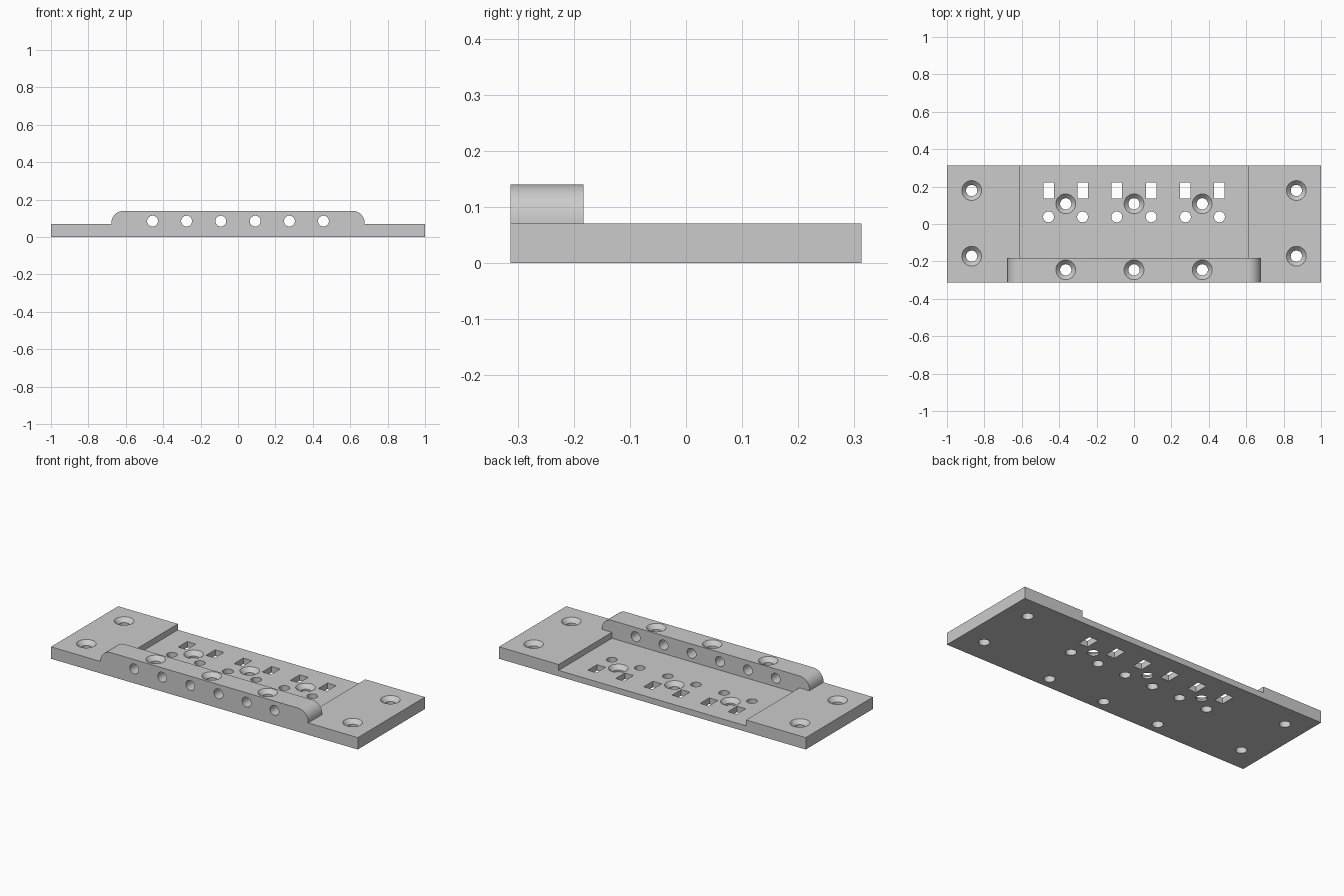
import bpy, bmesh
from math import sin, cos, pi, radians
from mathutils import Matrix, Vector

if "Cube" in bpy.data.objects:
    bpy.data.objects.remove(bpy.data.objects["Cube"])

HALF_Y = 0.313
BAR_BACK = -0.183
PLATE_TOP, FLOOR, BAR_TOP = 0.07, 0.035, 0.14

grey = bpy.data.materials.new("plain grey")
grey.use_nodes = True
colour = (0.6, 0.6, 0.6, 1)
grey.diffuse_color = colour
grey.node_tree.nodes["Principled BSDF"].inputs["Base Color"].default_value = colour


def finish(bm, name):
    bmesh.ops.recalc_face_normals(bm, faces=bm.faces)
    mesh = bpy.data.meshes.new(name)
    bm.to_mesh(mesh)
    bm.free()
    mesh.materials.append(grey)
    obj = bpy.data.objects.new(name, mesh)
    bpy.context.collection.objects.link(obj)
    return obj


def box(name, low, high):
    low, high = Vector(low), Vector(high)
    bm = bmesh.new()
    place = Matrix.Translation((low + high) / 2) @ Matrix.Diagonal((high - low).to_4d())
    bmesh.ops.create_cube(bm, size=1, matrix=place)
    return finish(bm, name)


def lathe(name, profile, place):
    """Solid of revolution about z from (radius, height) pairs."""
    bm = bmesh.new()
    n = 32
    rings = [[bm.verts.new((r * cos(2 * pi * i / n), r * sin(2 * pi * i / n), z))
              for i in range(n)] for r, z in profile]
    for a, b in zip(rings, rings[1:]):
        for i in range(n):
            j = (i + 1) % n
            bm.faces.new((a[i], a[j], b[j], b[i]))
    bm.faces.new(rings[0])
    bm.faces.new(rings[-1])
    bm.transform(place)
    return finish(bm, name)


def combine(target, tool, operation):
    mod = target.modifiers.new(operation.lower(), 'BOOLEAN')
    mod.operation, mod.solver, mod.object = operation, 'EXACT', tool
    bpy.context.view_layer.objects.active = target
    bpy.ops.object.modifier_apply(modifier=mod.name)
    bpy.data.objects.remove(tool)


def cut(tool):
    tool.hide_render = True
    combine(plate, tool, 'DIFFERENCE')


# Base plate with the recess open at the back
plate = box("mounting_plate", (-1, -HALF_Y, 0), (1, HALF_Y, PLATE_TOP))
cut(box("recess_cutter", (-0.611, BAR_BACK, FLOOR), (0.611, 0.5, 0.2)))

# Front bar with rounded upper ends
radius = 0.065
arc = [(0.677 - radius + radius * cos(radians(a)), BAR_TOP - radius + radius * sin(radians(a)))
       for a in range(0, 91, 6)]
outline = [(0.677, 0.05)] + arc
outline += [(-x, z) for x, z in reversed(outline)]
bm = bmesh.new()
face = bm.faces.new([bm.verts.new((x, -HALF_Y, z)) for x, z in outline])
sweep = bmesh.ops.extrude_face_region(bm, geom=[face])["geom"]
bmesh.ops.translate(bm, vec=(0, BAR_BACK + HALF_Y, 0),
                    verts=[v for v in sweep if isinstance(v, bmesh.types.BMVert)])
combine(plate, finish(bm, "front_bar"), 'UNION')

# Cable holes, slots and cross holes in six columns
straight = [(0.029, -0.3), (0.029, 0.3)]
for x in (0.092, 0.275, 0.457):
    for s in (-x, x):
        cut(lathe("cross_hole_cutter", straight,
                  Matrix.Translation((s, -0.25, 0.085)) @ Matrix.Rotation(pi / 2, 4, 'X')))
        cut(lathe("round_hole_cutter", straight, Matrix.Translation((s, 0.038, 0))))
        cut(box("slot_cutter", (s - 0.028, 0.136, -0.1), (s + 0.028, 0.221, 0.2)))

# Countersunk screw holes: position and surface height
screws = [(x, y, PLATE_TOP) for x in (-0.868, 0.868) for y in (-0.172, 0.179)]
for x in (-0.365, 0, 0.365):
    screws += [(x, 0.108, FLOOR), (x, -0.245, BAR_TOP)]
for x, y, top in screws:
    profile = [(0.03, -0.3), (0.03, -0.024), (0.053, 0), (0.053, 0.1)]
    cut(lathe("screw_cutter", profile, Matrix.Translation((x, y, top))))

# Smooth the round walls, keep crisp edges
bpy.ops.object.select_all(action='DESELECT')
plate.select_set(True)
bpy.context.view_layer.objects.active = plate
bpy.ops.object.shade_smooth_by_angle(angle=radians(30))
